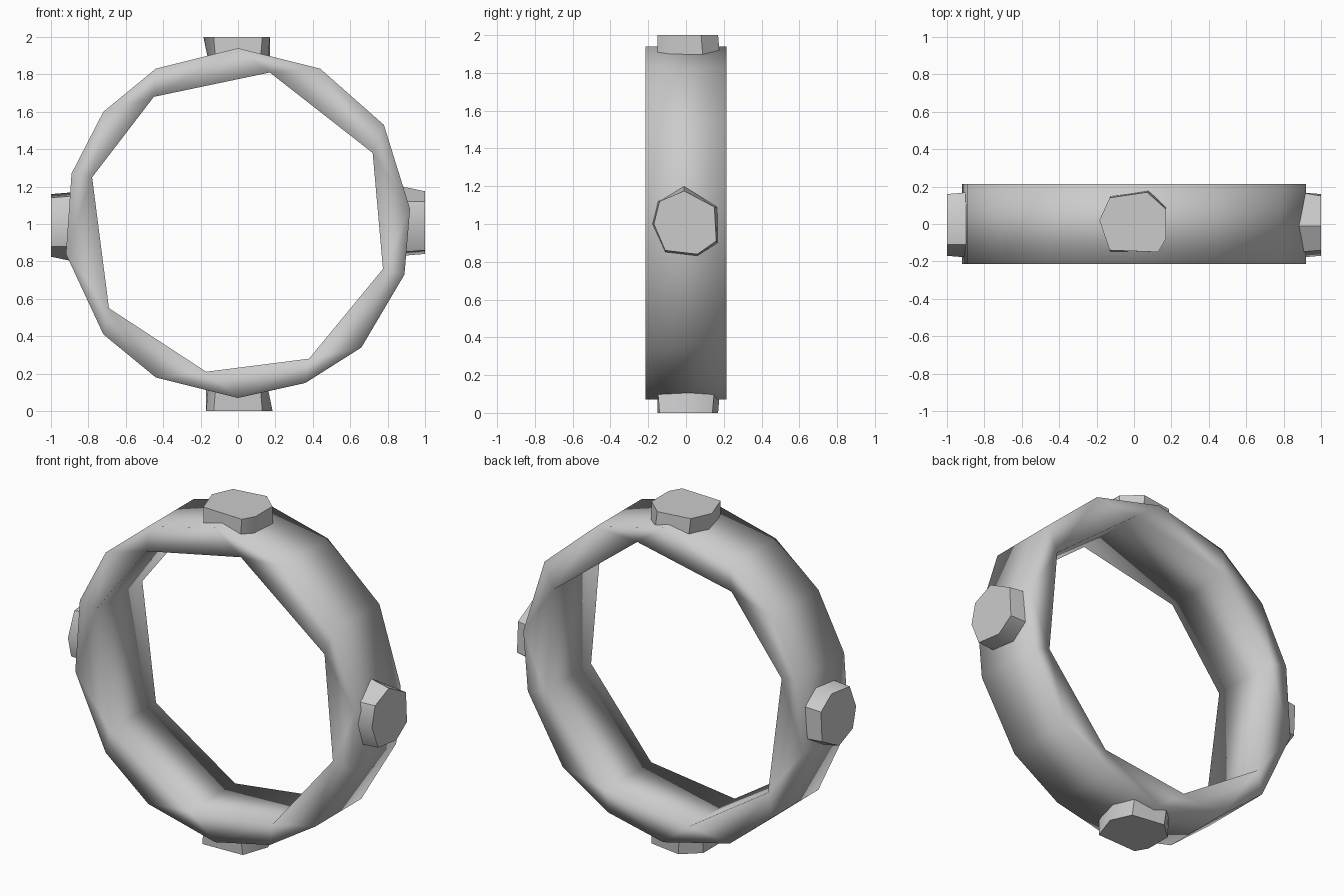
import bpy, bmesh
from mathutils import Matrix, Vector
from math import pi

if "Cube" in bpy.data.objects:
    bpy.data.objects.remove(bpy.data.objects["Cube"])


def finish(name, bm, smooth=True):
    bmesh.ops.recalc_face_normals(bm, faces=bm.faces)
    me = bpy.data.meshes.new(name)
    bm.to_mesh(me)
    bm.free()
    for p in me.polygons:
        p.use_smooth = smooth
    ob = bpy.data.objects.new(name, me)
    bpy.context.collection.objects.link(ob)
    return ob


def loop_edges(bm, points):
    vs = [bm.verts.new(p) for p in points]
    return [bm.edges.new((vs[i - 1], vs[i])) for i in range(len(vs))]


# Ring band: faceted outer and inner outlines (x, z), extruded along y
HALF = 0.215
outer = [(0, 1.94), (.44, 1.83), (.78, 1.53), (.92, 1.08), (.89, .73),
         (.66, .34), (.36, .15), (0, .07), (-.44, .18), (-.72, .41),
         (-.92, .84), (-.89, 1.27), (-.72, 1.60), (-.44, 1.83)]
inner = [(.17, 1.81), (.72, 1.38), (.775, .76), (.38, .28),
         (-.17, .21), (-.69, .55), (-.78, 1.25), (-.45, 1.68)]
bm = bmesh.new()
edges = []
for outline in (outer, inner):
    edges += loop_edges(bm, [(x, -HALF, z) for x, z in outline])
bmesh.ops.triangle_fill(bm, use_beauty=True, edges=edges, normal=(0, -1, 0))
ext = bmesh.ops.extrude_face_region(bm, geom=bm.faces[:], use_keep_orig=True)
bmesh.ops.translate(bm, vec=(0, 2 * HALF, 0),
                    verts=[g for g in ext["geom"] if isinstance(g, bmesh.types.BMVert)])
finish("ring_band", bm)


# Studs: irregular rounded lugs; the opposite one is a half turn about the ring axis
def stud(name, base, cap, turn):
    bm = bmesh.new()
    rot = Matrix.Rotation(turn, 4, 'Y')
    centre = Vector((0, 0, 1))
    rings = [[bm.verts.new(rot @ Vector(p) + centre) for p in pts] for pts in (base, cap)]
    n = len(base)
    for i in range(n):
        bm.faces.new((rings[0][i - 1], rings[0][i], rings[1][i], rings[1][i - 1]))
    bm.faces.new(rings[0])
    bm.faces.new(rings[1])
    ob = finish(name, bm)
    with bpy.context.temp_override(object=ob, active_object=ob, selected_objects=[ob],
                                   selected_editable_objects=[ob]):
        bpy.ops.object.shade_smooth_by_angle(angle=pi / 4)


top_base = [(-.16, .02), (-.12, .15), (.08, .18), (.17, .09), (.16, -.08), (.12, -.15), (-.12, -.15)]
top_cap = [(-.185, .02), (-.13, .14), (.07, .17), (.17, .08), (.17, -.08), (.13, -.15), (-.13, -.14)]
side_base = [(-.01, .20), (.17, .09), (.17, -.10), (.06, -.17), (-.11, -.15), (-.18, 0), (-.15, .12)]
side_cap = [(-.01, .175), (.15, .09), (.16, -.09), (.06, -.16), (-.11, -.14), (-.17, 0), (-.14, .12)]

for name, turn in (("top_stud", 0), ("bottom_stud", pi)):
    stud(name, [(x, y, .88) for x, y in top_base], [(x, y, 1) for x, y in top_cap], turn)
for name, turn in (("right_stud", 0), ("left_stud", pi)):
    stud(name, [(.88, y, z) for y, z in side_base], [(1, y, z) for y, z in side_cap], turn)
